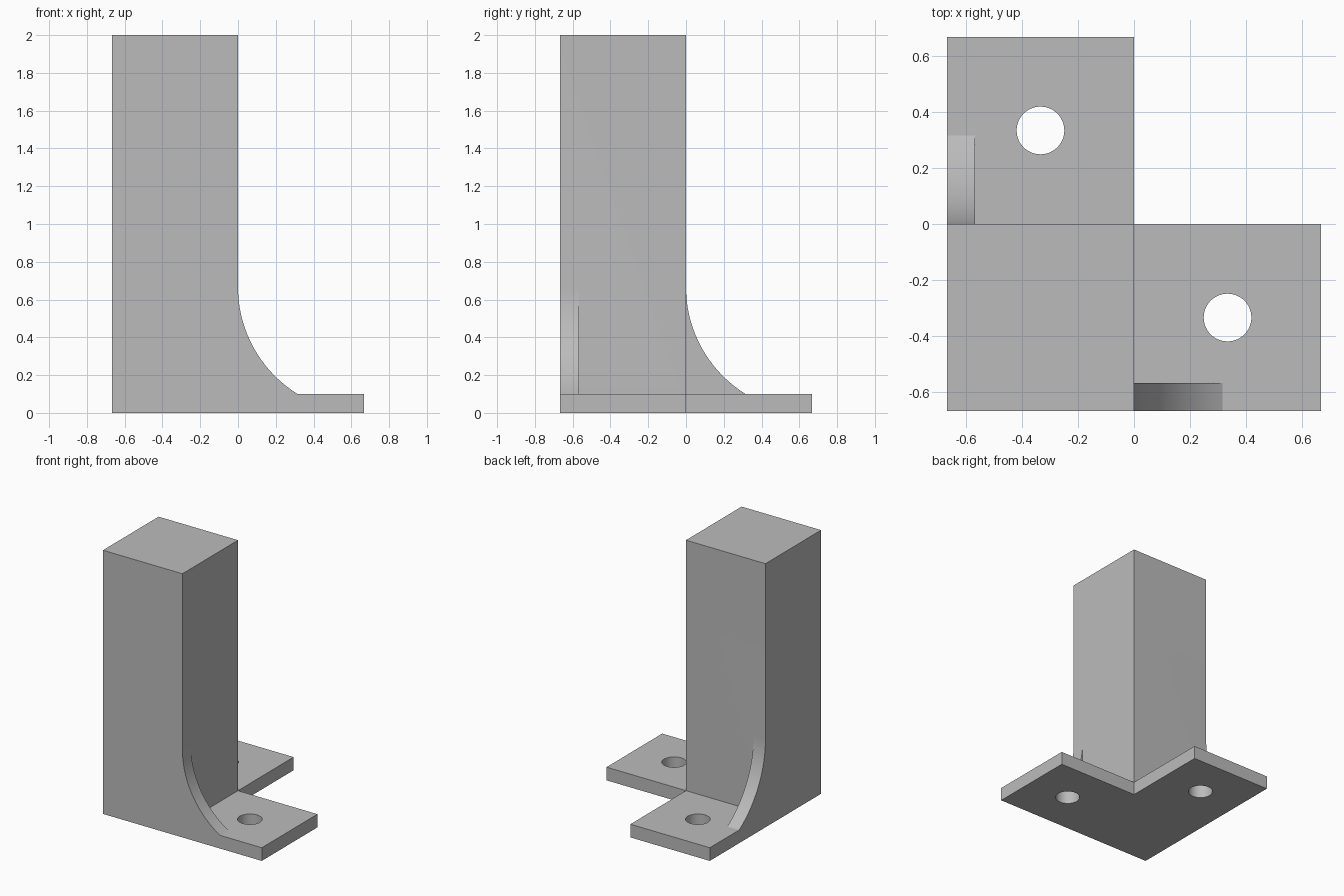
import bpy, bmesh, math
from mathutils import Vector

cube = bpy.data.objects.get("Cube")
if cube:
    bpy.data.objects.remove(cube, do_unlink=True)

H = 2 / 3          # half width, also the column width and the fillet radius
T = 0.1            # thickness of plate and webs
HOLE_R = 0.085

grey = bpy.data.materials.new("plain grey")
grey.use_nodes = True
colour = (0.5, 0.5, 0.5, 1)
grey.diffuse_color = colour
grey.node_tree.nodes["Principled BSDF"].inputs["Base Color"].default_value = colour


def prism(name, outline, extrude):
    """Extrude a closed 3D outline along a vector into a solid."""
    bm = bmesh.new()
    face = bm.faces.new([bm.verts.new(p) for p in outline])
    new = bmesh.ops.extrude_face_region(bm, geom=[face], use_keep_orig=True)
    verts = [g for g in new["geom"] if isinstance(g, bmesh.types.BMVert)]
    bmesh.ops.translate(bm, verts=verts, vec=Vector(extrude))
    bmesh.ops.recalc_face_normals(bm, faces=bm.faces)
    mesh = bpy.data.meshes.new(name)
    bm.to_mesh(mesh)
    bm.free()
    mesh.materials.append(grey)
    obj = bpy.data.objects.new(name, mesh)
    bpy.context.collection.objects.link(obj)
    return obj


def combine(target, other, operation):
    """Apply a boolean and remove the operand."""
    mod = target.modifiers.new(operation.lower(), "BOOLEAN")
    mod.operation, mod.solver, mod.object = operation, "EXACT", other
    bpy.context.view_layer.objects.active = target
    bpy.ops.object.modifier_apply(modifier=mod.name)
    bpy.data.objects.remove(other, do_unlink=True)


# L-shaped foot plate
foot = [(-H, -H, 0), (H, -H, 0), (H, 0, 0), (0, 0, 0), (0, H, 0), (-H, H, 0)]
post = prism("corner_post", foot, (0, 0, T))

# Square column
column = [(-H, -H, 0), (0, -H, 0), (0, 0, 0), (-H, 0, 0)]
combine(post, prism("column", column, (0, 0, 2)), "UNION")

# Concave webs bracing the column on both arms
end = math.asin((H - T) / H)
arc = [(H - H * math.cos(end * i / 24), H - H * math.sin(end * i / 24)) for i in range(25)]
profile = [(-T, H)] + arc + [(arc[-1][0], T / 2), (-T, T / 2)]
front_web = [(u, -H, z) for u, z in profile]
side_web = [(-H, u, z) for u, z in profile]
combine(post, prism("front_web", front_web, (0, T, 0)), "UNION")
combine(post, prism("side_web", side_web, (T, 0, 0)), "UNION")

# Bolt hole in each arm
for cx, cy in ((H / 2, -H / 2), (-H / 2, H / 2)):
    ring = [(cx + HOLE_R * math.cos(a), cy + HOLE_R * math.sin(a), -T)
            for a in (math.tau * i / 48 for i in range(48))]
    combine(post, prism("hole_cutter", ring, (0, 0, 3 * T)), "DIFFERENCE")

# Merge coplanar faces, then smooth the curved surfaces only
bm = bmesh.new()
bm.from_mesh(post.data)
bmesh.ops.remove_doubles(bm, verts=bm.verts, dist=0.0001)
bmesh.ops.dissolve_limit(bm, angle_limit=math.radians(0.5), verts=bm.verts, edges=bm.edges)
bm.to_mesh(post.data)
bm.free()
post.select_set(True)
bpy.context.view_layer.objects.active = post
bpy.ops.object.shade_smooth_by_angle(angle=math.radians(30))
